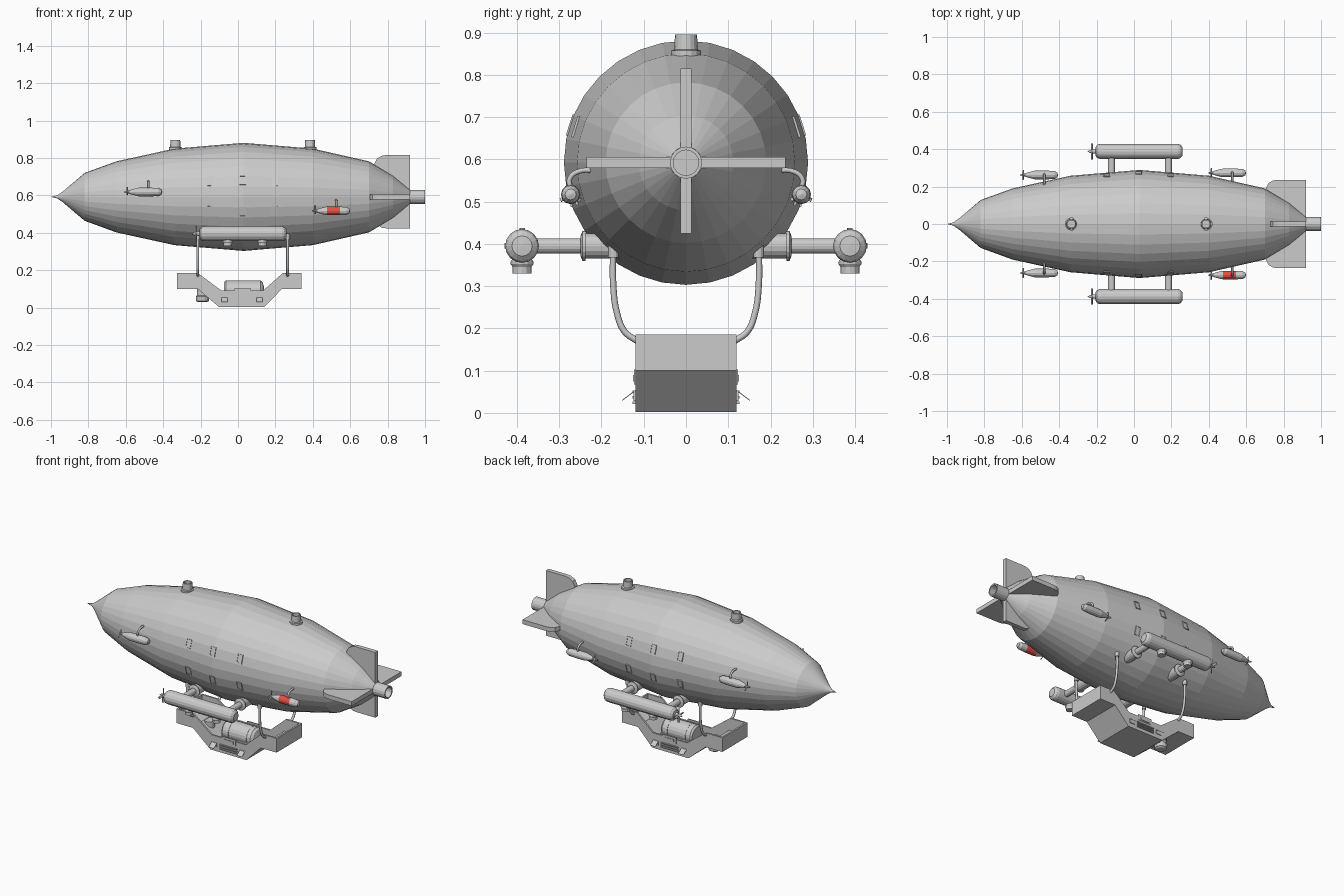
import bpy, bmesh, math
from mathutils import Vector, Matrix

if "Cube" in bpy.data.objects:
    bpy.data.objects.remove(bpy.data.objects["Cube"])

ZC = 0.592  # hull axis height


def finish(name, bm, mat=None):
    bmesh.ops.recalc_face_normals(bm, faces=bm.faces)
    me = bpy.data.meshes.new(name)
    bm.to_mesh(me)
    bm.free()
    ob = bpy.data.objects.new(name, me)
    bpy.context.collection.objects.link(ob)
    if mat:
        me.materials.append(mat)
    return ob


def lathe(name, profile, loc=(0, 0, 0), axis=(1, 0, 0), seg=16, mat=None):
    """Revolve (distance, radius) pairs about an axis through loc."""
    bm = bmesh.new()
    rings = []
    for d, r in profile:
        if r == 0:
            rings.append([bm.verts.new((0, 0, d))])
        else:
            rings.append([bm.verts.new((r * math.cos(2 * math.pi * i / seg),
                                        r * math.sin(2 * math.pi * i / seg), d)) for i in range(seg)])
    for a, b in zip(rings, rings[1:]):
        for i in range(seg):
            j = (i + 1) % seg
            if len(a) == 1:
                bm.faces.new((a[0], b[i], b[j]))
            elif len(b) == 1:
                bm.faces.new((a[i], a[j], b[0]))
            else:
                bm.faces.new((a[i], a[j], b[j], b[i]))
    for ring in (rings[0], rings[-1]):
        if len(ring) > 1:
            bm.faces.new(ring)
    rot = Vector(axis).to_track_quat('Z', 'Y').to_matrix().to_4x4()
    bm.transform(Matrix.Translation(loc) @ rot)
    return finish(name, bm, mat)


def prism(name, pts, thick, matrix=Matrix()):
    """Extrude an x-z outline symmetrically along y."""
    bm = bmesh.new()
    f = bm.faces.new([bm.verts.new((x, -thick / 2, z)) for x, z in pts])
    ext = bmesh.ops.extrude_face_region(bm, geom=[f])['geom']
    bmesh.ops.translate(bm, vec=(0, thick, 0), verts=[v for v in ext if isinstance(v, bmesh.types.BMVert)])
    bm.transform(matrix)
    return finish(name, bm)


def box(name, loc, size, rot=Matrix()):
    bm = bmesh.new()
    bmesh.ops.create_cube(bm, size=1)
    bm.transform(Matrix.Translation(loc) @ rot @ Matrix.Diagonal((*size, 1)))
    return finish(name, bm)


def pipe(name, pts, r):
    cu = bpy.data.curves.new(name, 'CURVE')
    cu.dimensions = '3D'
    cu.bevel_depth, cu.bevel_resolution, cu.resolution_u = r, 2, 5
    cu.use_fill_caps = True
    sp = cu.splines.new('BEZIER')
    sp.bezier_points.add(len(pts) - 1)
    for p, co in zip(sp.bezier_points, pts):
        p.co = co
        p.handle_left_type = p.handle_right_type = 'AUTO'
    ob = bpy.data.objects.new(name, cu)
    bpy.context.collection.objects.link(ob)


def propeller(name, loc, r, blades):
    for i in range(blades):
        rot = Matrix.Rotation(2 * math.pi * i / blades, 4, 'X')
        off = rot @ Vector((0, 0, r / 2))
        box(name + "_blade", Vector(loc) + off, (0.004, r * 0.3, r),
            rot @ Matrix.Rotation(0.5, 4, 'Z'))


red = bpy.data.materials.new("red_paint")
red.diffuse_color = (0.8, 0.08, 0.06, 1)
red.use_nodes = True
red.node_tree.nodes["Principled BSDF"].inputs["Base Color"].default_value = red.diffuse_color

# Gas envelope, nose spike and tail tube
lathe("envelope", [(-0.94, 0.026), (-0.9, 0.06), (-0.82, 0.128), (-0.65, 0.19), (-0.34, 0.258), (0.03, 0.289),
                   (0.40, 0.258), (0.70, 0.19), (0.83, 0.112), (0.92, 0.038)], (0, 0, ZC), seg=32)
lathe("nose_spike", [(-1, 0), (-0.965, 0.009), (-0.935, 0.03)], (0, 0, ZC))
lathe("tail_tube", [(0.9, 0.038), (1, 0.038), (1, 0.03), (0.95, 0.03), (0.95, 0)], (0, 0, ZC))

# Tail fins: upper, lower and two horizontal
for name, ang, x0, h in (("upper_fin", 0, 0.73, 0.223), ("lower_fin", 180, 0.73, 0.168),
                         ("left_fin", 90, 0.705, 0.236), ("right_fin", -90, 0.705, 0.236)):
    pts = [(x0, 0.03), (x0, h - 0.045), (x0 + 0.013, h - 0.018), (x0 + 0.04, h - 0.003),
           (x0 + 0.06, h), (0.92, h), (0.92, 0.03)]
    prism(name, pts, 0.026, Matrix.Translation((0, 0, ZC)) @ Matrix.Rotation(math.radians(ang), 4, 'X'))

# Chimneys on top
for x in (-0.335, 0.385):
    lathe("chimney", [(0.83, 0.035), (0.857, 0.035), (0.86, 0.028), (0.896, 0.026),
                      (0.896, 0.02), (0.87, 0.02), (0.87, 0)], (x, 0, 0), (0, 0, 1))

for s in (-1, 1):
    # Window frames in two rows
    for x in (-0.145, 0.025, 0.195):
        for deg in (18, -16):
            a = math.radians(deg)
            r = 0.287 - abs(x - 0.03) * 0.08
            R = Matrix.Rotation(s * a, 4, 'X')
            c = Vector((x, s * r * math.cos(a), ZC + r * math.sin(a)))
            for dx in (-0.015, 0.015):
                box("window_side", c + Vector((dx, 0, 0)), (0.004, 0.008, 0.052), R)
            for dz in (-0.024, 0.024):
                box("window_rail", c + R @ Vector((0, 0, dz)), (0.034, 0.008, 0.004), R)
            box("window_pane", c, (0.03, 0.003, 0.048), R)

    # Large engines on outriggers
    y, z = s * 0.388, 0.395
    lathe("engine", [(-0.207, 0.012), (-0.204, 0.027), (-0.192, 0.038), (-0.18, 0.04), (0.235, 0.04),
                     (0.248, 0.036), (0.258, 0.024), (0.26, 0)], (0, y, z))
    lathe("engine_spinner", [(-0.25, 0), (-0.235, 0.008), (-0.2, 0.013)], (0, y, z), seg=12)
    propeller("engine_propeller", (-0.224, y, z), 0.042, 4)
    for x in (-0.12, 0.185):
        lathe("outrigger", [(0.2, 0.018), (0.37, 0.018)], (x, 0, z), (0, s, 0))
        lathe("outrigger_socket", [(0.15, 0.03), (0.238, 0.03), (0.238, 0.036), (0.245, 0.036),
                                   (0.25, 0.022)], (x, 0, z), (0, s, 0))
    for x in (-0.055, 0.13):
        lathe("engine_exhaust", [(0.33, 0.022), (0.345, 0.022), (0.352, 0.027), (0.358, 0.027),
                                 (0.375, 0.015)], (x, y, 0), (0, 0, 1), 12)

    # Small side motors; one carries a red band
    for cx, y0, z0 in ((-0.5, 0.262, 0.618), (0.505, 0.273, 0.517)):
        y = s * y0
        loc = (cx, y, z0)
        lathe("motor_nose", [(-0.08, 0.01), (-0.06, 0.016), (-0.03, 0.023)], loc, seg=12)
        lathe("motor_band", [(-0.03, 0.023), (0.04, 0.023)], loc, seg=12,
              mat=red if s < 0 and cx > 0 else None)
        lathe("motor_tail", [(0.04, 0.023), (0.075, 0.021), (0.09, 0.013), (0.094, 0)], loc, seg=12)
        lathe("motor_spinner", [(-0.112, 0), (-0.1, 0.005), (-0.078, 0.009)], loc, seg=8)
        propeller("motor_propeller", (cx - 0.092, y, z0), 0.028, 3)
        x = cx + 0.02
        pipe("motor_bracket", [(x, y, z0 + 0.015), (x, s * (y0 + 0.003), z0 + 0.035),
                               (x, s * (y0 - 0.015), z0 + 0.053), (x, s * (y0 - 0.07), z0 + 0.056)], 0.006)

    # Gondola hangers
    for x in (-0.215, 0.265):
        pipe("hanger", [(x, s * 0.172, 0.40), (x, s * 0.172, 0.30), (x, s * 0.163, 0.235),
                        (x, s * 0.145, 0.192), (x, s * 0.115, 0.17)], 0.0075)
        lathe("hanger_socket", [(0.368, 0.012), (0.40, 0.012)], (x, s * 0.172, 0), (0, 0, 1), 12)

# Gondola: side walls plus a bent floor strip with end walls
under = [(0.34, 0.10), (0.235, 0.10), (0.14, 0.002), (-0.10, 0.002), (-0.215, 0.10), (-0.325, 0.10)]
rim = [(-0.325, 0.185), (-0.215, 0.185), (-0.09, 0.092), (0.135, 0.092), (0.24, 0.185), (0.34, 0.185)]
inner = [(-0.325, 0.185), (-0.315, 0.185), (-0.315, 0.112), (-0.21, 0.112), (-0.095, 0.014),
         (0.135, 0.014), (0.23, 0.112), (0.33, 0.112), (0.33, 0.185), (0.34, 0.185)]
for s in (-1, 1):
    prism("gondola_side", under + rim, 0.01, Matrix.Translation((0, s * 0.115, 0)))
prism("gondola_floor", under + inner, 0.222)
lathe("gondola_nozzle", [(0.03, 0.025), (0.036, 0.034), (0.06, 0.036), (0.065, 0.03), (0.11, 0.03)],
      (-0.19, 0, 0), (0, 0, 1))

# Boiler and machinery inside
lathe("boiler", [(-0.075, 0.05), (-0.065, 0.058), (0.12, 0.058), (0.132, 0.048), (0.14, 0.02)],
      (0, 0, 0.087), seg=20)
box("boiler_bed", (0.03, 0, 0.04), (0.2, 0.12, 0.06))
for x in (-0.03, 0.09):
    lathe("boiler_hoop", [(x - 0.006, 0.061), (x + 0.006, 0.061)], (0, 0, 0.085), seg=20)

# Gondola side fittings
for s in (-1, 1):
    box("hatch", (0.025, s * 0.119, 0.085), (0.09, 0.007, 0.035))
    box("hatch_panel", (0.025, s * 0.122, 0.082), (0.06, 0.007, 0.016))
    for z in (0.024, 0.037, 0.05):
        box("vent_slat", (0.022, s * 0.122, z), (0.115, 0.01, 0.006))
    for x in (-0.072, 0.115):
        box("port_frame", (x, s * 0.12, 0.04), (0.034, 0.008, 0.024))
        box("port_awning", (x, s * 0.136, 0.041), (0.034, 0.038, 0.002), Matrix.Rotation(-s * 0.65, 4, 'X'))
